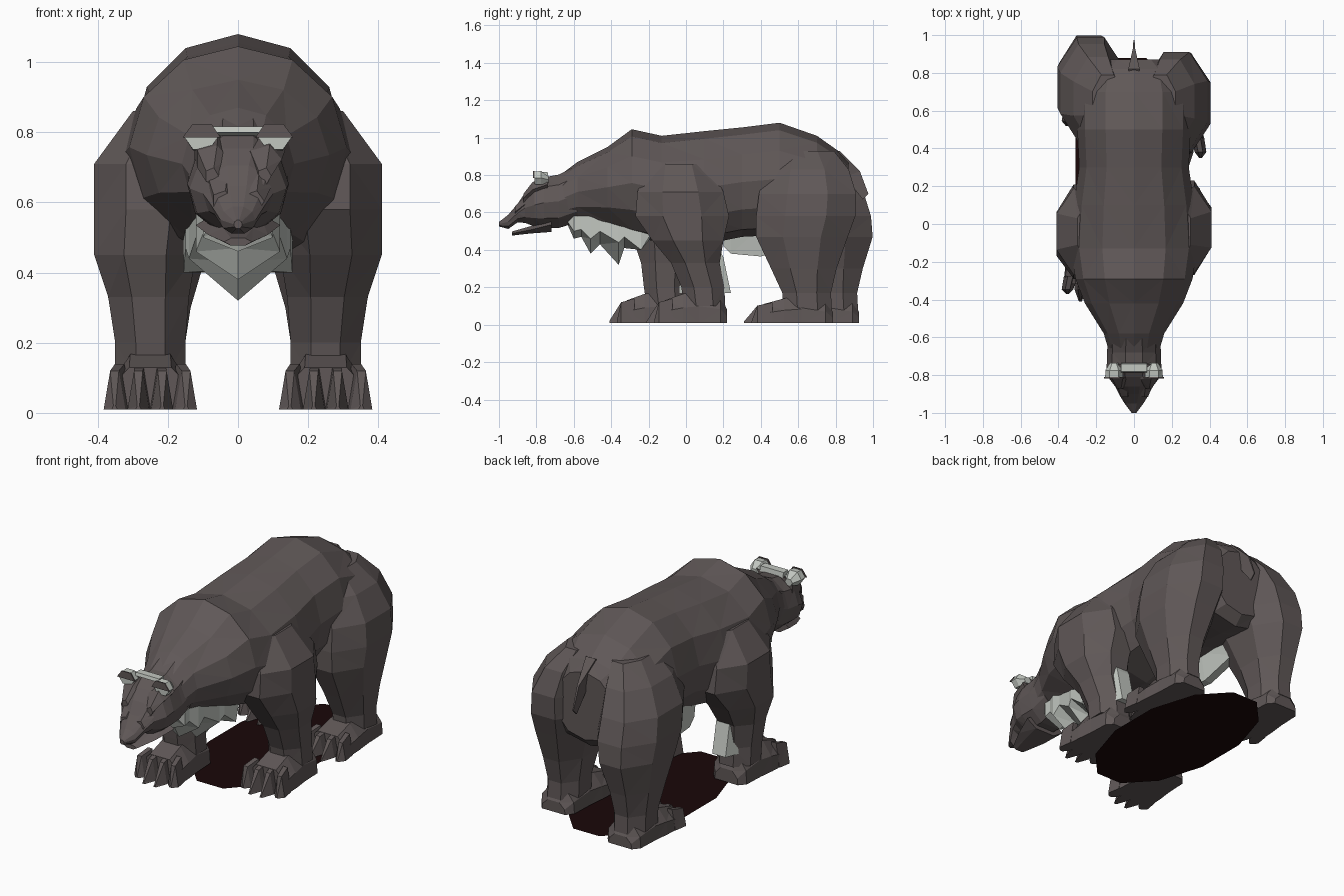
import bpy, bmesh, math

if "Cube" in bpy.data.objects:
    bpy.data.objects.remove(bpy.data.objects["Cube"])

def mat(name, c):
    m = bpy.data.materials.new(name)
    m.diffuse_color = (*c, 1)
    m.use_nodes = True
    m.node_tree.nodes["Principled BSDF"].inputs["Base Color"].default_value = m.diffuse_color
    return m

FUR = mat("brown_fur", (0.115, 0.096, 0.095))
PALE = mat("pale_fur", (0.54, 0.57, 0.53))
DARK = mat("dark_ground_disc", (0.010, 0.002, 0.0025))

def loft(name, rings, material):
    """Skin a list of equal-length point rings, cap both ends, keep facets."""
    bm = bmesh.new()
    vs = [[bm.verts.new(p) for p in r] for r in rings]
    n = len(rings[0])
    for a, b in zip(vs, vs[1:]):
        for i in range(n):
            j = (i + 1) % n
            bm.faces.new((a[i], a[j], b[j], b[i]))
    bm.faces.new(vs[0][::-1])
    if len(vs) > 1:
        bm.faces.new(vs[-1])
        bmesh.ops.triangulate(bm, faces=bm.faces[:])
        bmesh.ops.recalc_face_normals(bm, faces=bm.faces[:])
    me = bpy.data.meshes.new(name)
    bm.to_mesh(me)
    bm.free()
    me.materials.append(material)
    ob = bpy.data.objects.new(name, me)
    bpy.context.collection.objects.link(ob)
    return ob

def along_y(y, top, bot, hw, low=1, n=12, x=0):
    """Upright section; low < 1 makes the lower half squarer."""
    zc, rz = (top + bot) / 2, (top - bot) / 2
    pts = []
    for i in range(n):
        c, s = math.cos(2 * math.pi * i / n), math.sin(2 * math.pi * i / n)
        if s < -.01:
            c = math.copysign(abs(c) ** low, c) if abs(c) > .01 else 0
        pts.append((x + hw * c, y, zc + rz * s))
    return pts

def along_z(z, x, y, rx, ry, n=8):
    k = 1 / math.cos(math.pi / n)
    return [(x + k * rx * math.cos(2 * math.pi * (i + .5) / n),
             y + k * ry * math.sin(2 * math.pi * (i + .5) / n), z) for i in range(n)]

# Torso: neck, shoulder hump, back and rump
loft("torso", [along_y(*s) for s in [
    (-.70, .78, .54, .125, 1), (-.58, .87, .55, .16, 1), (-.42, .95, .52, .26, 1),
    (-.29, 1.045, .47, .31, 1), (-.13, 1.01, .44, .335, .7), (.10, 1.035, .43, .32, .6),
    (.30, 1.055, .47, .29, .6), (.50, 1.08, .48, .30, .6), (.70, 1.01, .46, .30, .65),
    (.82, .925, .45, .26, .8), (.87, .87, .50, .18, .8)]], FUR)

# Head with upper jaw, lower jaw
loft("head", [along_y(*s, low=.8, n=10) for s in [
    (-.58, .86, .54, .14), (-.68, .81, .51, .142), (-.76, .795, .51, .145),
    (-.81, .76, .52, .138), (-.86, .71, .54, .10), (-.90, .65, .545, .08),
    (-.95, .59, .51, .05), (-1.0, .55, .525, .012)]], FUR)
loft("lower_jaw", [along_y(*s, n=6) for s in [
    (-.72, .58, .49, .12), (-.83, .53, .485, .085), (-.93, .50, .475, .04)]], FUR)

# Tail: thin flap
loft("tail", [[(-w, y, z), (w, y, z), (w, y - d, z - .03), (-w, y - d, z - .03)]
              for y, z, w, d in [(.82, .93, .03, .06), (.93, .82, .006, .08),
                                 (.975, .70, .003, .03)]], FUR)

# Chest fringe: jagged keel of pale fur
loft("chest_fringe", [[(-w, y, .58), (-w, y, zs), (0, y, zc), (w, y, zs), (w, y, .58)]
                      for y, w, zs, zc in [
    (-.64, .07, .56, .55), (-.60, .10, .50, .46), (-.56, .10, .51, .47),
    (-.51, .12, .46, .38), (-.46, .12, .50, .43), (-.36, .14, .44, .32),
    (-.33, .15, .47, .41), (-.24, .155, .40, .40), (-.19, .14, .48, .46)]], PALE)

def foot(name, x, y0, y1, hs=1):
    """Paw from toe tip y0 to heel y1, with four wedge toes."""
    L = y1 - y0
    def ring(t, w, h):
        y, h = y0 + t * L, h * hs
        return [(x - w, y, .01), (x - w * .95, y, h * .55), (x - w * .5, y, h),
                (x + w * .5, y, h), (x + w * .95, y, h * .55), (x + w, y, .01)]
    loft(name, [ring(.22, .12, .13), ring(.45, .115, .165), ring(.65, .105, .18),
                ring(.92, .10, .15), ring(1, .07, .08)], FUR)
    for k in range(4):
        cx, tx = x + (k - 1.5) * .058, x + (k - 1.5) * .068
        tip = y0 + (0 if k in (1, 2) else .04)
        def toe(c, w, y, h):
            return [(c - w, y, .01), (c - w * .4, y, h * hs),
                    (c + w * .4, y, h * hs), (c + w, y, .01)]
        loft(f"{name}_toe_{k}", [toe(cx, .034, y0 + .32 * L, .14),
                                 toe(tx, .031, y0 + .15 * L, .12),
                                 toe(tx, .008, tip, .02)], FUR)

for side, s in (("right", 1), ("left", -1)):
    # Front leg: left one steps forward
    d = 0 if s > 0 else -.2
    loft(f"{side}_front_leg", [along_z(z, s * x, y + f * d, rx, ry) for z, x, y, rx, ry, f in [
        (.86, .20, -.04, .10, .17, 0), (.71, .255, -.03, .155, .23, .05),
        (.58, .255, -.02, .155, .25, .1), (.45, .265, .01, .145, .19, .5),
        (.33, .255, .05, .115, .13, .8), (.20, .25, .09, .10, .115, 1),
        (.10, .25, .10, .10, .11, 1)]], FUR)
    foot(f"{side}_front_foot", s * .25, -.21 + d, .22 + d * 1.05)

    # Elbow fringe: pale fur behind the front leg
    loft(f"{side}_elbow_fringe", [
        [(s * .17, y + d * .9 - .1, z), (s * .32, y + d * .9 - .1, z),
         (s * .28, y + d * .9, z), (s * .20, y + d * .9, z)]
        for z, y in [(.42, .17), (.36, .20), (.17, .24)]], PALE)

    # Hind leg: right one steps forward
    d = 0 if s > 0 else .14
    loft(f"{side}_hind_leg", [along_z(z, s * x, y + f * d, rx, ry) for z, x, y, rx, ry, f in [
        (.93, .14, .64, .08, .15, 0), (.83, .19, .65, .13, .22, .1),
        (.70, .225, .65, .165, .26, .3), (.58, .23, .64, .175, .265, .6),
        (.47, .24, .62, .155, .245, .95), (.30, .25, .63, .115, .175, 1),
        (.17, .25, .645, .095, .13, 1), (.08, .25, .65, .095, .13, 1)]], FUR)
    foot(f"{side}_hind_foot", s * .25, .31 + d * 1.2, .785 + d, .85)

    # Ear: small pale cup, brown plate on its upper front
    def ear(y, r, sx=1, z=.785):
        return [(s * (.105 + sx * r * math.cos(math.pi * i / 3)), y,
                 z + r * .9 * math.sin(math.pi * i / 3)) for i in range(6)]
    loft(f"{side}_ear", [ear(-.81, .043, 1.1), ear(-.775, .047), ear(-.735, .022, z=.775)], PALE)
    loft(f"{side}_ear_front", [[(s * x, y, z) for x, z in
                               [(.05, .785), (.158, .785), (.13, .823), (.075, .823)]]
                               for y in (-.818, -.811)], FUR)
    # Brow and side of the nose
    loft(f"{side}_brow", [along_y(*r, n=5, x=s * .075) for r in [
        (-.74, .80, .70, .06), (-.82, .765, .68, .05), (-.87, .70, .65, .02)]], FUR)
    loft(f"{side}_nose_side", [along_y(*r, n=5, x=s * .045) for r in [
        (-.86, .69, .60, .05), (-.915, .635, .57, .03)]], FUR)

# Flank fringe: pale fur between belly and the inner left thigh
loft("flank_fringe", [[(-.12, y, .52), (-.145, y, z), (-.19, y, z), (-.20, y, .52)]
                      for y, z in [(.20, .42), (.24, .38), (.40, .365), (.62, .42)]], PALE)

# Pale band between the ears
loft("ear_band", [[(x, -.785, .80), (x, -.78, .817), (x, -.74, .817), (x, -.735, .79)]
                  for x in (-.07, .07)], PALE)

# Flat dark disc under the body
loft("ground_disc", [along_z(.004, -.015, .33, .295, .55, n=12)], DARK)
